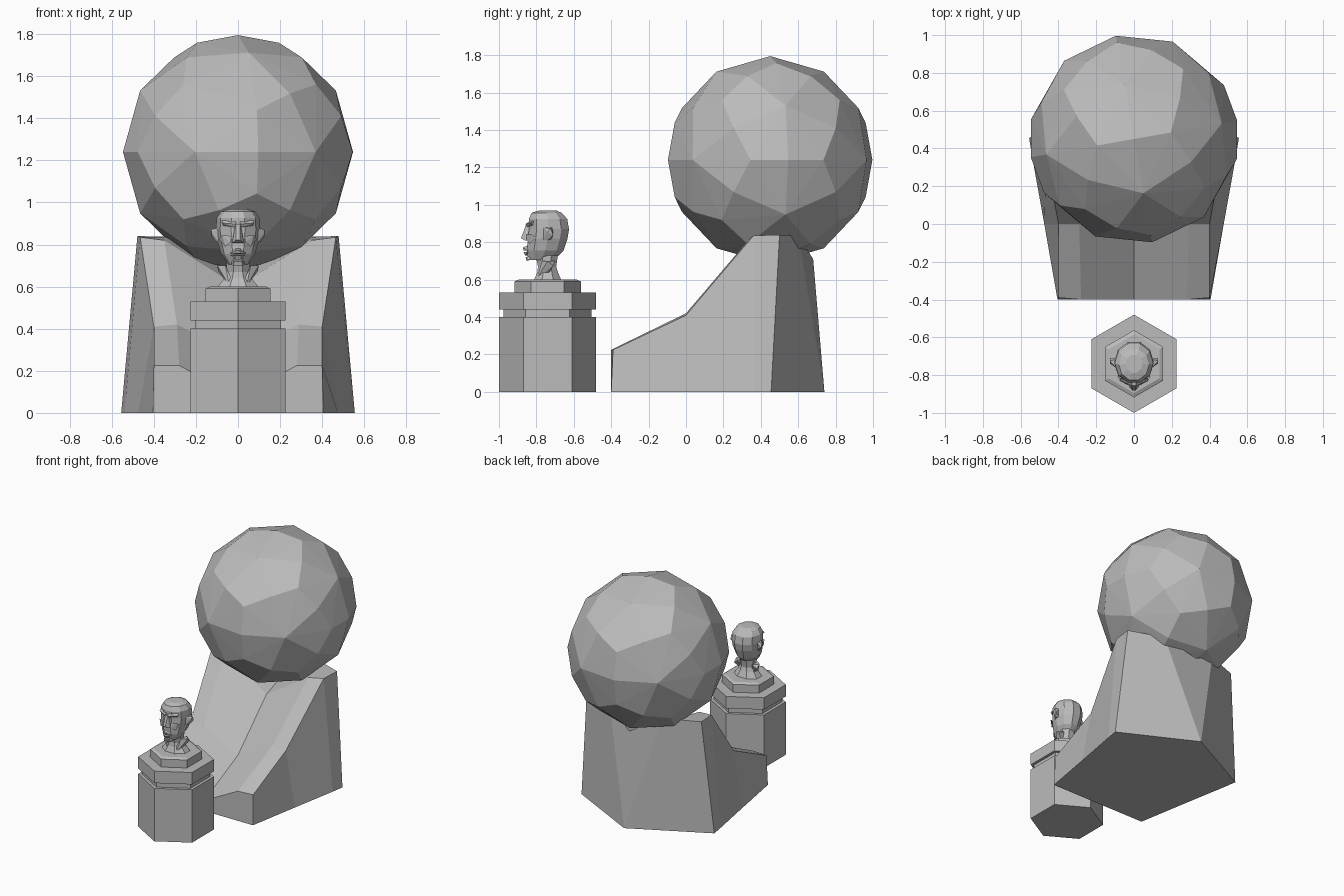
import bpy, bmesh, math
from mathutils import Vector, Matrix

if "Cube" in bpy.data.objects:
    bpy.data.objects.remove(bpy.data.objects["Cube"])

stone = bpy.data.materials.new("grey_stone")
stone.use_nodes = True
grey = (0.5, 0.5, 0.5, 1)
stone.diffuse_color = grey
stone.node_tree.nodes["Principled BSDF"].inputs["Base Color"].default_value = grey

CY = -0.74  # centre line of the pedestal and bust


def finish(bm, name):
    bmesh.ops.remove_doubles(bm, verts=bm.verts, dist=0.0005)
    bmesh.ops.recalc_face_normals(bm, faces=bm.faces)
    mesh = bpy.data.meshes.new(name)
    bm.to_mesh(mesh)
    bm.free()
    mesh.materials.append(stone)
    obj = bpy.data.objects.new(name, mesh)
    bpy.context.collection.objects.link(obj)
    return obj


def loft(name, rings):
    """Skin equal-length closed rings and cap both ends."""
    bm = bmesh.new()
    rows = [[bm.verts.new(p) for p in ring] for ring in rings]
    n = len(rows[0])
    for a, b in zip(rows, rows[1:]):
        for i in range(n):
            j = (i + 1) % n
            bm.faces.new((a[i], a[j], b[j], b[i]))
    bm.faces.new(rows[0])
    bm.faces.new(rows[-1])
    return finish(bm, name)


def hull(name, points):
    bm = bmesh.new()
    for p in points:
        bm.verts.new(p)
    bmesh.ops.convex_hull(bm, input=bm.verts)
    return finish(bm, name)


def both_sides(points):
    return points + [(-x, y, z) for x, y, z in points]


def ring(sides, rx, y0, y1, z, turn=0.0):
    """Horizontal ring spanning y0..y1, with half width rx."""
    mid, ry = (y0 + y1) / 2, (y1 - y0) / 2
    angles = [2 * math.pi * (i + turn) / sides for i in range(sides)]
    return [(rx * math.sin(a), mid - ry * math.cos(a), z) for a in angles]


# Boulder: kite-faced ball from the corners, edges and faces of an icosahedron
phi = (1 + math.sqrt(5)) / 2
bm = bmesh.new()
for a in (-1, 1):
    for b in (-phi, phi):
        for p in ((0, a, b), (a, b, 0), (b, 0, a)):
            bm.verts.new(p)
bmesh.ops.convex_hull(bm, input=bm.verts)
dirs = [v.co.copy() for v in bm.verts]
dirs += [(e.verts[0].co + e.verts[1].co) / 2 for e in bm.edges]
dirs += [f.calc_center_median() for f in bm.faces]
bm.free()
spin = Matrix.Rotation(math.radians(10), 3, "Z")
centre = Vector((0, 0.45, 1.24))
hull("boulder", [centre + spin @ d.normalized() * 0.555 for d in dirs])


# Ramp: V-shaped channel rising into a cradle, with a pointed back
def section(foot, outer, inner, valley):
    half = [foot, outer, inner]
    left = [(-x, y, z) for x, y, z in half]
    return left + [valley] + half[::-1]


loft("ramp_cradle", [
    section((0.405, -0.4, 0), (0.4, -0.39, 0.225), (0.28, -0.4, 0.225), (0, -0.4, 0.08)),
    section((0.475, 0, 0), (0.4, 0, 0.41), (0.29, 0, 0.42), (0, 0, 0.27)),
    section((0.54, 0.36, 0), (0.465, 0.36, 0.835), (0.35, 0.34, 0.82), (0, 0.34, 0.6)),
    section((0.555, 0.455, 0), (0.478, 0.5, 0.84), (0.32, 0.5, 0.835), (0, 0.5, 0.66)),
    section((0, 0.74, 0), (0.22, 0.6, 0.835), (0.22, 0.6, 0.835), (0, 0.68, 0.71)),
])

# Pedestal: stepped hexagonal blocks with a groove under the rim
steps = [(0.26, 0), (0.26, 0.4), (0.235, 0.4), (0.235, 0.44), (0.26, 0.44),
         (0.26, 0.53), (0.178, 0.53), (0.178, 0.59), (0.155, 0.6)]
loft("pedestal", [ring(6, r * math.cos(math.pi / 6) / math.sin(math.pi / 3),
                       CY - r, CY + r, z) for r, z in steps])

# Neck and flared collar
loft("neck", [ring(8, rx, y0, y1, z, 0.5) for rx, y0, y1, z in (
    (0.108, -0.82, -0.66, 0.595), (0.07, -0.8, -0.68, 0.64),
    (0.058, -0.795, -0.69, 0.67), (0.06, -0.81, -0.68, 0.73))])
for side, label in ((1, "left"), (-1, "right")):
    hull(label + "_neck_muscle", [(side * x, y, z) for x, y, z in (
        (0.015, -0.8, 0.6), (0.04, -0.8, 0.6), (0.03, -0.75, 0.6),
        (0.06, -0.77, 0.7), (0.098, -0.74, 0.7), (0.095, -0.71, 0.675),
        (0.06, -0.7, 0.7), (0.055, -0.76, 0.65))])

# Head
loft("head", [ring(10, rx, y0, y1, z, 0.5) for rx, y0, y1, z in (
    (0.045, -0.848, -0.7, 0.705), (0.08, -0.855, -0.65, 0.755),
    (0.1, -0.85, -0.628, 0.82), (0.105, -0.845, -0.62, 0.87),
    (0.102, -0.845, -0.63, 0.925), (0.08, -0.83, -0.66, 0.957),
    (0.045, -0.79, -0.69, 0.969))])

# Face features
hull("nose", both_sides([(0.01, -0.855, 0.895), (0.013, -0.84, 0.895),
                         (0.009, -0.882, 0.822), (0.026, -0.86, 0.808),
                         (0.028, -0.84, 0.815)]))
hull("upper_lip", both_sides([(0.008, -0.872, 0.772), (0.04, -0.845, 0.755),
                              (0.01, -0.868, 0.757), (0.012, -0.84, 0.785)]))
hull("lower_lip", both_sides([(0.015, -0.869, 0.747), (0.036, -0.845, 0.75),
                              (0.014, -0.86, 0.73), (0.012, -0.84, 0.73)]))
hull("chin", both_sides([(0.02, -0.857, 0.72), (0.032, -0.84, 0.703),
                         (0.02, -0.852, 0.7), (0.03, -0.82, 0.73)]))
for side, label in ((1, "left"), (-1, "right")):
    def place(points):
        return [(side * x, y, z) for x, y, z in points]
    hull(label + "_brow", place([
        (0.01, -0.858, 0.897), (0.01, -0.84, 0.91), (0.075, -0.83, 0.902),
        (0.075, -0.815, 0.915), (0.012, -0.85, 0.882), (0.07, -0.82, 0.89)]))
    hull(label + "_cheek", place([
        (0.03, -0.852, 0.84), (0.075, -0.83, 0.845), (0.09, -0.8, 0.825),
        (0.06, -0.835, 0.79), (0.035, -0.852, 0.81)]))
    hull(label + "_ear", place([
        (0.09, -0.765, 0.88), (0.09, -0.765, 0.81), (0.09, -0.715, 0.88),
        (0.09, -0.72, 0.815), (0.128, -0.725, 0.872), (0.126, -0.71, 0.84),
        (0.108, -0.735, 0.812), (0.126, -0.74, 0.855)]))
